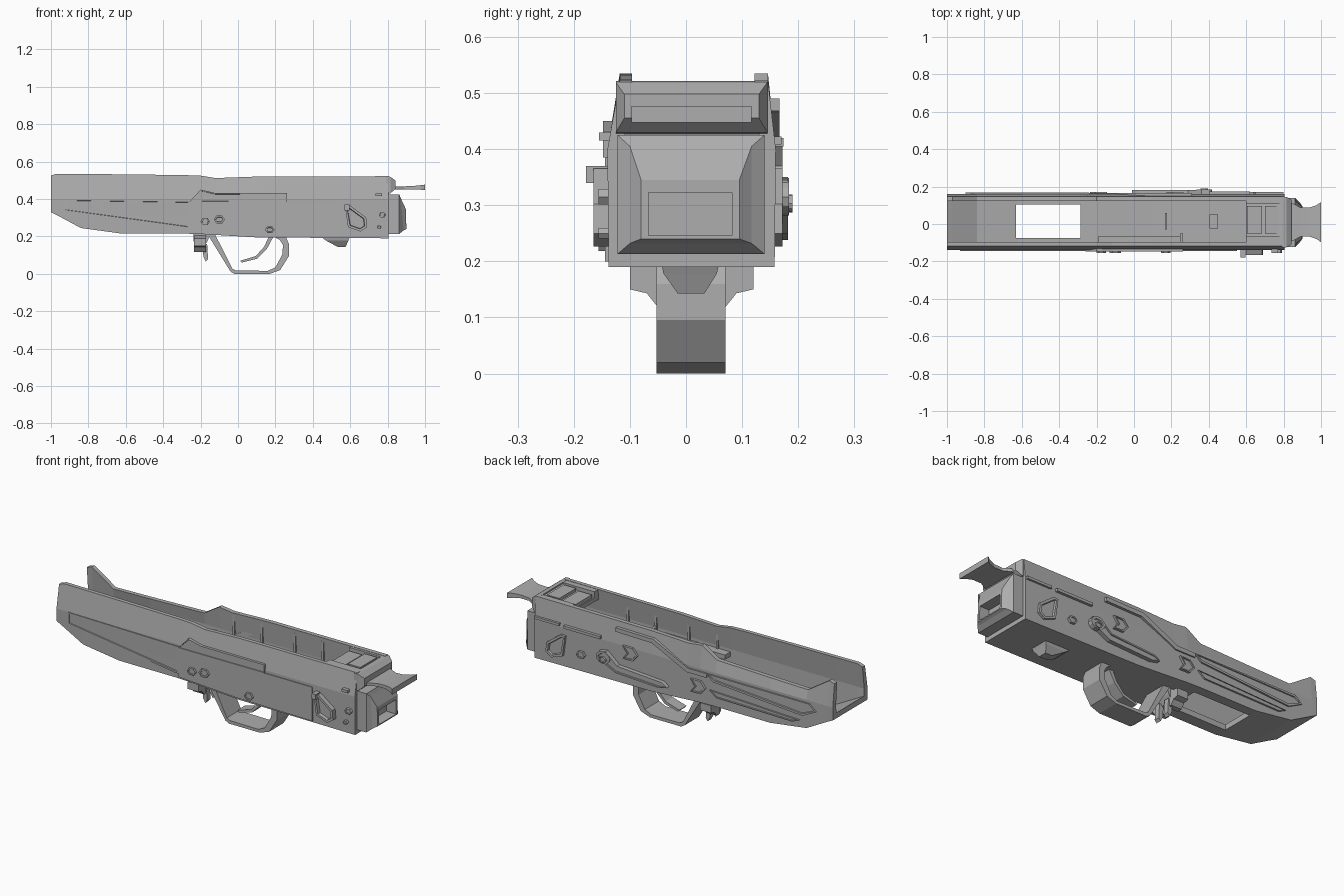
import bpy, bmesh, math

grey = bpy.data.materials.new("plain grey")
grey.diffuse_color = (0.42, 0.42, 0.42, 1)
CY = 0.01  # centre plane of the body


def finish(name, bm):
    me = bpy.data.meshes.new(name)
    bmesh.ops.recalc_face_normals(bm, faces=bm.faces)
    bm.to_mesh(me)
    bm.free()
    me.materials.append(grey)
    ob = bpy.data.objects.new(name, me)
    bpy.context.scene.collection.objects.link(ob)
    return ob


def loft(name, rings):
    """Skin equal-length rings of 3D points and cap both ends."""
    bm = bmesh.new()
    vs = [[bm.verts.new(p) for p in r] for r in rings]
    n = len(rings[0])
    for a, b in zip(vs, vs[1:]):
        for i in range(n):
            j = (i + 1) % n
            bm.faces.new((a[i], a[j], b[j], b[i]))
    bm.faces.new(vs[0])
    bm.faces.new(vs[-1])
    return finish(name, bm)


def plate(name, pts, y0, y1, inset=0, depth=0):
    """Extrude an x-z outline from y0 to y1; optionally recess the y1 face."""
    bm = bmesh.new()
    a = [bm.verts.new((x, y0, z)) for x, z in pts]
    b = [bm.verts.new((x, y1, z)) for x, z in pts]
    bm.faces.new(a)
    top = bm.faces.new(b)
    for i in range(len(pts)):
        j = (i + 1) % len(pts)
        bm.faces.new((a[i], a[j], b[j], b[i]))
    bmesh.ops.recalc_face_normals(bm, faces=bm.faces)
    if inset:
        bmesh.ops.inset_individual(bm, faces=[top], thickness=inset)
        bmesh.ops.inset_individual(bm, faces=[top], thickness=inset * 0.2, depth=-depth)
    return finish(name, bm)


def box(name, x0, x1, y0, y1, z0, z1):
    return plate(name, [(x0, z0), (x1, z0), (x1, z1), (x0, z1)], y0, y1)


def rect(x, y0, y1, z0, z1, lean=0):
    return [(x, y0, z0), (x, y1, z0), (x - lean, y1, z1), (x - lean, y0, z1)]


def bolt(name, x, z, y0, y1, r, n=6):
    return plate(name, [(x + r * math.cos(2 * math.pi * i / n), z + r * 0.8 * math.sin(2 * math.pi * i / n))
                        for i in range(n)], y0, y1, r * 0.3, 0.004)


# Open-topped body shell: x, bottom, near wall top, far wall top
def section(x, zb, tn, tf):
    c = 0.40
    near = [(-.128, tn), (-.15, c), (-.148, zb)]
    far = [(.148, zb), (.15, c), (.136, tf), (.112, tf), (.122, c), (.118, zb + .03)]
    inner = [(-.118, zb + .03), (-.122, c), (-.106, tn)]
    return [(x, CY + y, z) for y, z in near + far + inner]


body = loft("body_shell", [section(*s) for s in [
    (-1, .33, .525, .525), (-.97, .315, .535, .535), (-.84, .245, .534, .45),
    (-.62, .215, .532, .455), (-.29, .215, .528, .465), (-.2, .213, .525, .522),
    (-.12, .208, .512, .512), (.1, .195, .52, .52), (.805, .19, .522, .522)]])

# Opening through the floor
cutter = box("floor_opening_cutter", -.63, -.285, -.075, .105, .1, .3)
cutter.hide_render = True
cutter.hide_viewport = True
mod = body.modifiers.new("floor opening", 'BOOLEAN')
mod.object = cutter
mod.solver = 'EXACT'

# Rear wall and top cap
plate("rear_wall", [(.60, .488), (.80, .515), (.80, .192), (.77, .192), (.77, .46), (.60, .465)], -.112, .132)
loft("rear_cap", [rect(.79, -.125, .145, .425, .521), rect(.815, -.125, .145, .43, .519),
                  rect(.842, -.11, .13, .455, .498)])
for x0, x1 in ((.605, .685), (.70, .775)):
    box("cap_panel", x0, x1, -.05, .095, .48, .508 if x0 < .65 else .518)
for y0, y1 in ((-.108, -.065), (.108, .13)):
    box("cap_rail", .6, .79, y0, y1, .47, .52)

# Rear block with recessed square socket
loft("rear_block", [rect(.795, -.122, .14, .213, .425), rect(.862, -.122, .14, .213, .425),
                    rect(.885, -.10, .117, .232, .405, .015), rect(.90, -.08, .095, .24, .345, .002),
                    rect(.90, -.067, .082, .246, .323, .002), rect(.84, -.067, .082, .246, .323)])

# Rear latch tongue, flaring at the end
loft("rear_latch", [rect(x, CY - w, CY + w, z, z + t) for x, w, z, t in [
    (.82, .11, .452, .016), (.85, .10, .452, .016), (.89, .078, .452, .016), (.94, .078, .452, .018),
    (.975, .09, .45, .024), (1.0, .107, .447, .03)]])

# Interior details
box("floor_block", .405, .45, -.025, .05, .21, .25)
box("floor_rib", .165, .176, -.03, .06, .21, .245)
box("inner_ledge", -.19, .26, -.112, -.065, .36, .385)
box("inner_catch", .245, .262, -.10, -.05, .36, .41)
for x in (-.12, .05, .25, .42):
    for y in (-.108, .128):
        box("inner_wall_rib", x, x + .012, y - .005, y + .005, .21, .5)

# Near (-y) side plates
plate("near_long_panel", [(-.93, .40), (-.93, .335), (-.28, .243), (-.26, .243), (-.26, .39)],
      -.13, -.144, .01, .005)
plate("near_main_plate", [(-.26, .225), (.1, .205), (.55, .2), (.55, .385), (-.26, .385)], -.13, -.144)
plate("near_upper_rail", [(-.26, .385), (-.2, .45), (-.12, .432), (.262, .432), (.262, .385)],
      -.12, -.148, .006, .004)
for x, z, r in ((-.175, .28, .026), (-.10, .29, .03), (.17, .236, .026), (.772, .315, .02), (.755, .25, .013)):
    bolt("near_bolt", x, z, -.13, -.156, r)
box("near_rear_tab", .735, .77, -.155, -.13, .415, .43)

# Angular recessed badges on both sides near the rear
badge = [(.572, .362), (.60, .365), (.685, .302), (.69, .25), (.655, .226), (.588, .25)]
plate("near_rear_badge", badge, -.13, -.165, .014, .018)
plate("near_badge_pin", [(.57, .34), (.595, .34), (.595, .37), (.57, .37)], -.13, -.178)
plate("far_rear_badge", [(x + .04, z) for x, z in badge], .15, .172, .014, .012)

# Far (+y) side plates
plate("far_upper_band", [(.31, .49), (.08, .487), (-.13, .385), (-.24, .385), (-.24, .362), (-.12, .362),
                         (.09, .464), (.31, .468)], .13, .167)
plate("far_long_panel", [(-.24, .385), (-.28, .35), (-.82, .31), (-.90, .35), (-.86, .385)], .15, .168, .012, .005)
plate("far_lower_strip", [(-.26, .30), (-.80, .28), (-.76, .262), (-.30, .268)], .15, .168, .006, .004)
for x, z in ((.22, .37), (-.19, .30)):
    plate("far_chevron", [(x - .045, z), (x - .015, z + .035), (x + .045, z + .035), (x + .02, z),
                          (x + .045, z - .035), (x - .015, z - .035)], .15, .172, .009, .005)
box("far_rear_bar", .40, .62, .15, .174, .405, .42)
box("far_rear_bar_end", .65, .80, .15, .17, .408, .422)
bolt("far_bolt", .52, .285, .15, .173, .026)

# Far side lever with pivot knob
plate("lever_arm", [(.40, .345), (.36, .35), (.29, .29), (.02, .272), (-.01, .25), (.04, .238),
                    (.30, .25), (.40, .30)], .15, .182, .008, .004)
bolt("lever_pivot", .375, .315, .15, .184, .042, 12)
bolt("lever_knob", .375, .303, .15, .19, .02, 12)

# Trigger guard and trigger
plate("trigger_guard", [(-.165, .215), (-.04, .012), (-.02, 0), (.17, 0), (.225, .02), (.272, .095),
                        (.272, .16), (.255, .2), (.19, .2), (.225, .18), (.24, .155), (.238, .105),
                        (.20, .035), (.16, .016), (-.01, .018), (-.03, .028), (-.125, .215)], -.053, .07)
plate("trigger", [(.19, .2), (.165, .2), (.14, .145), (.095, .095), (.012, .07), (.02, .06),
                  (.10, .08), (.155, .135)], -.022, .04)

# Front release catch with flared wings
plate("release_mount", [(-.24, .22), (-.15, .22), (-.16, .18), (-.18, .148), (-.235, .15)], -.05, .065)
for s in (-1, 1):
    loft("release_wing", [[(x, CY + s * y, z) for x, z in ((-.235, z1), (-.17, z1), (-.17, z0), (-.235, z0))]
                          for y, z0, z1 in ((.03, .118, .21), (.06, .118, .205), (.08, .143, .195), (.11, .15, .19))])
    plate("release_prong", [(-.19, .16), (-.165, .16), (-.16, .08), (-.172, .066), (-.185, .09)],
          CY + s * .018, CY + s * .048)

# Sloped stub under the rear
loft("under_stub", [[(.44, -.045, .2), (.44, .06, .2), (.6, .06, .2), (.6, -.045, .2)],
                    [(.47, -.04, .178), (.47, .055, .178), (.59, .055, .178), (.59, -.04, .178)],
                    [(.535, -.015, .143), (.535, .033, .143), (.575, .033, .143), (.575, -.015, .143)]])
